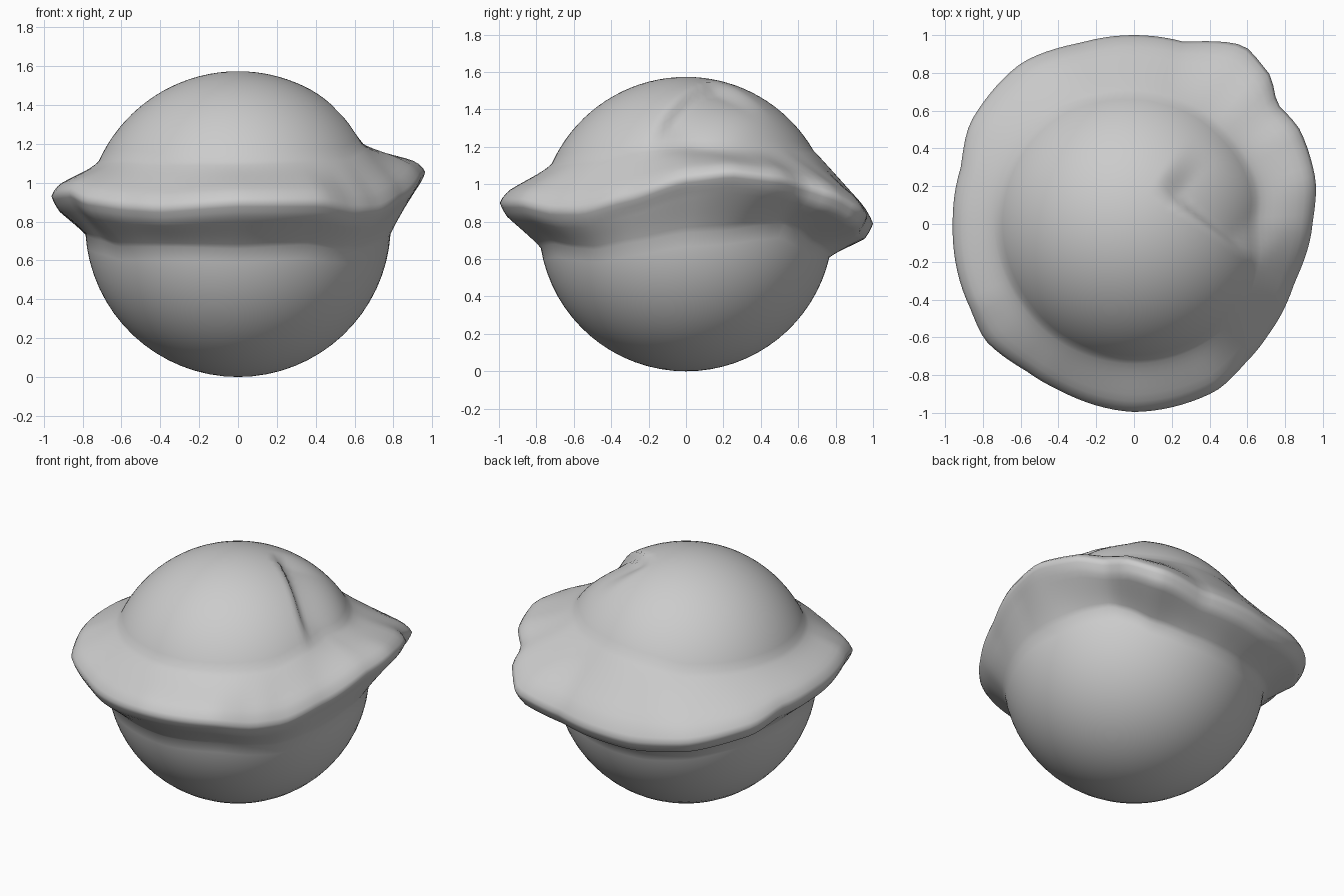
import bpy, bmesh, math
from mathutils import Vector
from mathutils.geometry import interpolate_bezier

if "Cube" in bpy.data.objects:
    bpy.data.objects.remove(bpy.data.objects["Cube"])

RAD, N = 0.787, 120

# brim outline: angle, outer radius, edge height, lower join height, upper join height
RIM = [
    (0, .945, 1.03, .74, 1.22), (14, .99, 1.06, .75, 1.20), (30, 1.01, 1.03, .78, 1.20),
    (40, .99, .99, .79, 1.20), (48, 1.07, .94, .75, 1.20), (58, 1.11, .86, .68, 1.19),
    (75, 1.0, .81, .63, 1.19), (90, 1.0, .79, .61, 1.18), (106, 1.0, .77, .60, 1.16),
    (125, 1.04, .80, .62, 1.12), (148, 1.02, .86, .68, 1.11), (162, .965, .91, .70, 1.11),
    (180, .96, .93, .74, 1.11), (207, .975, .95, .70, 1.12), (218, 1.0, .91, .67, 1.12),
    (234, .965, .88, .67, 1.11), (245, .965, .87, .67, 1.11), (270, .995, .90, .66, 1.11),
    (296, .985, .90, .68, 1.12), (310, .94, .86, .66, 1.13), (322, .92, .86, .65, 1.14),
    (340, .905, .93, .69, 1.19),
]


def rim_at(deg):
    """Smooth interpolation around the closed outline."""
    for i, row in enumerate(RIM):
        nxt = RIM[(i + 1) % len(RIM)]
        end = nxt[0] if nxt[0] > row[0] else nxt[0] + 360
        if row[0] <= deg < end:
            t = (deg - row[0]) / (end - row[0])
            t = 0.7 * t + 0.3 * t * t * (3 - 2 * t)
            return [a + (b - a) * t for a, b in zip(row[1:], nxt[1:])]


def ball_r(z):
    return math.sqrt(max(0, RAD ** 2 - (z - RAD) ** 2))


def arc(a, b, n):
    return [(RAD * math.cos(a + (b - a) * i / n), RAD + RAD * math.sin(a + (b - a) * i / n))
            for i in range(n + 1)]


def profile(deg):
    R, z, lo, hi = rim_at(deg)
    a_lo, a_hi = math.asin((lo - RAD) / RAD), math.asin((hi - RAD) / RAD)
    v = lambda r, h: Vector((r, h, 0))
    low, high, edge = v(ball_r(lo), lo), v(ball_r(hi), hi), v(R, z)
    under = v(R - .04, z - .075)
    over = edge.lerp(high, .22) + v(.005, .025)
    # lower skirt, edge, upper slope
    d1, d2 = under - low, high - over
    pts = interpolate_bezier(low, low + d1 * .3 + v(.0, .01), under - d1 * .35, under, 8)[1:]
    pts += interpolate_bezier(under, under + v(.015, .02), edge - v(.005, .02), edge, 4)[1:]
    pts += interpolate_bezier(edge, edge + v(-.005, .02), over - d2 * .1, over, 4)[1:]
    pts += interpolate_bezier(over, over + d2 * .4, high + v(.05, -.05), high, 8)[1:-1]
    bottom = arc(-math.pi / 2, a_lo, 16)[1:]
    top = arc(a_hi, math.pi / 2, 18)[:-1]
    return bottom + [(p.x, p.y) for p in pts] + top


def step(a, b, x):
    t = min(1, max(0, (x - a) / (b - a)))
    return t * t * (3 - 2 * t)


def fold(p):
    """Shallow creased dent on the upper right of the ball."""
    if p.z < 1.1:
        return p
    along = Vector((.8, -.6))
    rel = Vector((p.x - .2, p.y - .15))
    u, s = rel.dot(along), rel.dot(Vector((.6, .8)))
    window = step(-.12, .05, u) * (1 - step(.4, .6, u))
    h = -.045 * step(-.03, .03, s) * (1 - step(.05, .35, s))
    c = Vector((0, 0, RAD))
    return p + (p - c).normalized() * h * window


# ball with flared wavy brim as one skin
bm = bmesh.new()
cols = []
for i in range(N):
    a = 2 * math.pi * i / N
    cols.append([bm.verts.new(fold(Vector((r * math.cos(a), r * math.sin(a), z))))
                 for r, z in profile(360 * i / N)])
south, north = bm.verts.new((0, 0, 0)), bm.verts.new((0, 0, 2 * RAD))
for i in range(N):
    c, d = cols[i], cols[(i + 1) % N]
    bm.faces.new((south, d[0], c[0]))
    bm.faces.new((north, c[-1], d[-1]))
    for j in range(len(c) - 1):
        bm.faces.new((c[j], d[j], d[j + 1], c[j + 1]))
bmesh.ops.recalc_face_normals(bm, faces=bm.faces)
me = bpy.data.meshes.new("brimmed_ball")
bm.to_mesh(me)
bm.free()
ob = bpy.data.objects.new("brimmed_ball", me)
bpy.context.collection.objects.link(ob)
bpy.context.view_layer.objects.active = ob
ob.select_set(True)
bpy.ops.object.shade_smooth_by_angle(angle=math.radians(60))
